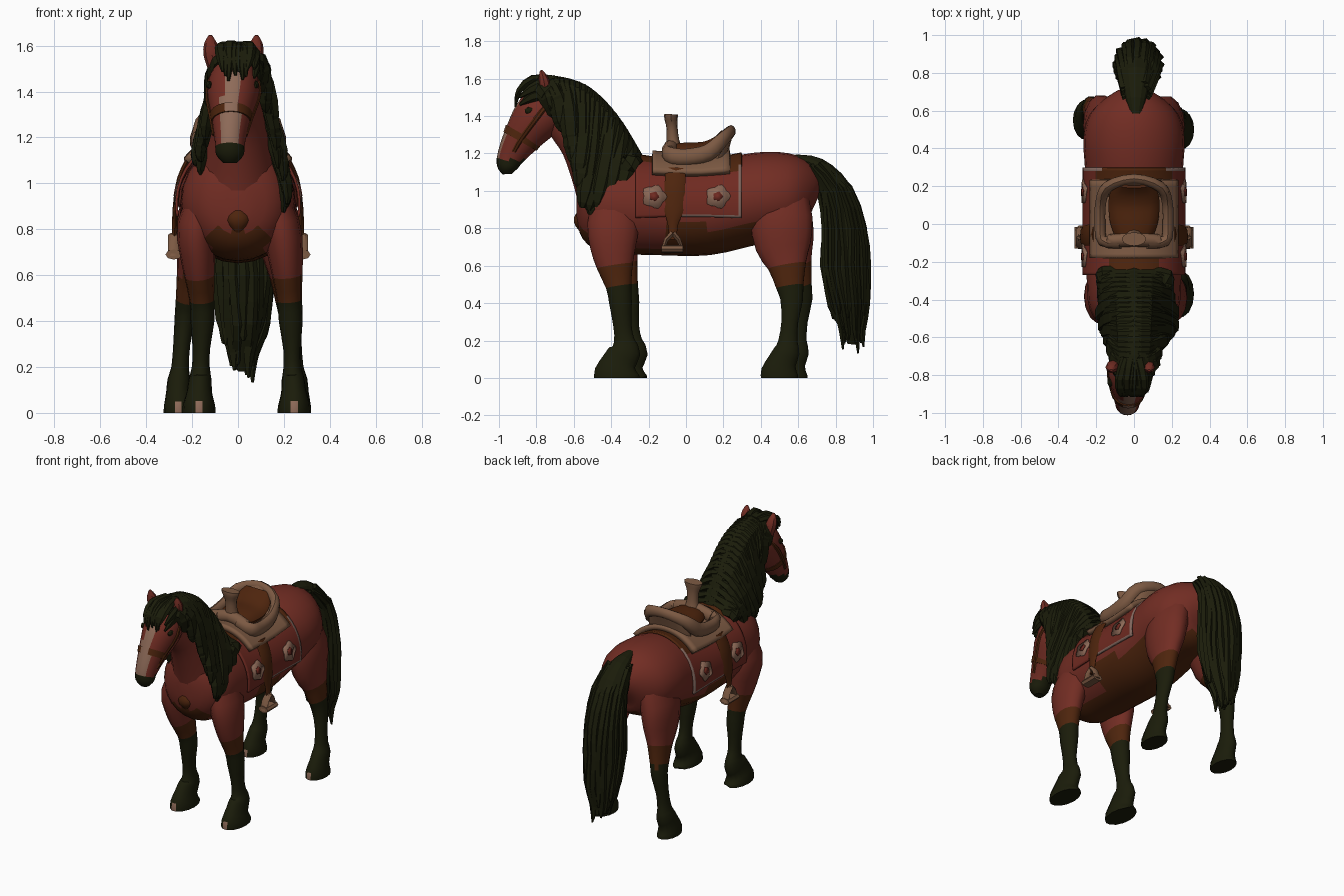
import bpy, bmesh, math, random
from mathutils import Vector

random.seed(4)
X, Y, Z = Vector((1, 0, 0)), Vector((0, 1, 0)), Vector((0, 0, 1))


def mat(name, r, g, b):
    m = bpy.data.materials.new(name)
    m.diffuse_color = (r, g, b, 1)
    return m


COAT = mat("chestnut coat", .168, .026, .017)
DARK = mat("dark hair", .0105, .0115, .003)
BROWN = mat("brown leather", .076, .018, .004)
TAN = mat("tan leather", .2, .1, .055)
CREAM = mat("cream marking", .27, .145, .098)
CLOTH = mat("blanket red", .16, .023, .015)
TRIM = mat("grey trim", .225, .138, .113)


def smooth(pts, k):
    """Catmull-Rom resampling of tuples."""
    out, n = [], len(pts)
    for i in range(n - 1):
        p = [pts[max(i - 1, 0)], pts[i], pts[i + 1], pts[min(i + 2, n - 1)]]
        for j in range(k):
            t = j / k
            out.append(tuple(.5 * (2 * b + (c - a) * t + (2 * a - 5 * b + 4 * c - d) * t * t
                                   + (3 * b - a - 3 * c + d) * t ** 3) for a, b, c, d in zip(*p)))
    return out + [tuple(pts[-1])]


def sweep(bm, pts, segs=12, ref=X):
    """Elliptical tube through (x, y, z, radius along ref, radius across)."""
    P, rings = [Vector(p[:3]) for p in pts], []
    for i, p in enumerate(pts):
        t = (P[min(i + 1, len(P) - 1)] - P[max(i - 1, 0)]).normalized()
        a = (ref - t * ref.dot(t)).normalized()
        b = t.cross(a)
        rings.append([bm.verts.new(P[i] + a * p[3] * math.cos(w) + b * p[4] * math.sin(w))
                      for w in (2 * math.pi * k / segs for k in range(segs))])
    for r, q in zip(rings, rings[1:]):
        for k in range(segs):
            bm.faces.new((r[k], r[(k + 1) % segs], q[(k + 1) % segs], q[k]))
    bm.faces.new(rings[0])
    bm.faces.new(rings[-1])


def finish(name, bm, mats, rule=None, angle=40, thick=0):
    for v in bm.verts:  # flat soles on the ground
        if v.co.z < .012:
            v.co.z = 0
    bmesh.ops.recalc_face_normals(bm, faces=bm.faces)
    bm.normal_update()
    if rule:
        for f in bm.faces:
            f.material_index = rule(f.calc_center_median(), f.normal)
    me = bpy.data.meshes.new(name)
    bm.to_mesh(me)
    bm.free()
    ob = bpy.data.objects.new(name, me)
    bpy.context.collection.objects.link(ob)
    for m in mats:
        me.materials.append(m)
    if thick:
        mod = ob.modifiers.new("thickness", 'SOLIDIFY')
        mod.thickness, mod.offset = thick, 0
    if angle:
        bpy.ops.object.select_all(action='DESELECT')
        ob.select_set(True)
        bpy.context.view_layer.objects.active = ob
        bpy.ops.object.shade_smooth_by_angle(angle=math.radians(angle))


def tube(name, pts, mats, rule=None, k=3, segs=14, ref=X, angle=40):
    bm = bmesh.new()
    sweep(bm, smooth(pts, k), segs, ref)
    finish(name, bm, mats, rule, angle)


# Barrel of the body with brown belly and brown lower chest
def body_colour(c, n):
    if c.y < -.3:
        return int(c.z < .8 and abs(c.x) < .13)
    return int(c.z < .81 and n.z < (-.35 if c.y > -.12 else -.8))


tube("body", [(0, -.585, .92, .05, .08), (0, -.55, .92, .16, .18), (0, -.45, .92, .235, .25),
              (0, -.3, .92, .25, .26), (0, -.1, .9, .252, .245), (0, .1, .9, .256, .245),
              (0, .3, .945, .26, .245), (0, .45, .97, .268, .24), (0, .58, .97, .235, .22),
              (0, .67, .96, .14, .16), (0, .7, .95, .05, .07)], [COAT, BROWN], body_colour, segs=24)

# Neck
tube("neck", [(0, -.33, .92, .2, .25), (0, -.42, 1.1, .165, .2), (0, -.52, 1.28, .125, .165),
              (-.01, -.62, 1.4, .1, .15), (-.02, -.72, 1.48, .085, .1)], [COAT], segs=18)

# Head with blaze and dark muzzle
tube("head", [(-.02, -.655, 1.53, .05, .06), (-.02, -.70, 1.48, .09, .115), (-.02, -.79, 1.40, .115, .132),
              (-.03, -.88, 1.28, .086, .1), (-.035, -.94, 1.18, .066, .072), (-.035, -.955, 1.125, .06, .055),
              (-.035, -.955, 1.09, .03, .025)], [COAT, CREAM, DARK],
     lambda c, n: 2 if c.z < 1.165 else int(abs(c.x + .03) < .04 and n.y < -.5 and c.z < 1.5), segs=20)

# Eyes, ears and bridle
for s, side in ((1, "right"), (-1, "left")):
    tube(side + "_eye", [(-.025 + s * .1, -.86, 1.425, .006, .01), (-.025 + s * .102, -.84, 1.43, .014, .018),
                         (-.025 + s * .105, -.82, 1.435, .006, .008)], [DARK], segs=8)
    tube(side + "_ear", [(-.02 + s * .07, -.745, 1.48, .032, .03), (-.02 + s * .092, -.755, 1.56, .038, .034),
                         (-.02 + s * .1, -.765, 1.61, .028, .024), (-.02 + s * .1, -.775, 1.645, .008, .006)],
         [COAT], k=2, segs=8)
    tube(side + "_cheek_strap", [(-.02 + s * .085, -.71, 1.5, .012, .008), (-.02 + s * .116, -.79, 1.4, .014, .008),
                                 (-.03 + s * .088, -.88, 1.28, .014, .008), (-.035 + s * .07, -.92, 1.21, .012, .008)],
         [BROWN], segs=6, ref=Y)
tube("noseband", [(-.03, -.868, 1.30, .094, .109), (-.03, -.888, 1.265, .089, .102)], [BROWN, CREAM],
     lambda c, n: int(abs(c.x + .03) < .04 and n.y < -.5), k=1, segs=20)
# Leather badge on the chest
tube("breast_badge", [(0, -.565, .88, .03, .02), (0, -.572, .84, .05, .03), (0, -.55, .79, .02, .02)], [BROWN], segs=10)


# Legs: red above, brown band, dark stockings, light toes
def leg(name, pts, s, dx, dy):
    shifted = []
    for x, y, z, a, b in pts:
        w = max(0, min(1, (.85 - z) / .4))
        shifted.append((s * (x + dx * w), y + dy * w, z, a, b))
    tube(name, shifted, [COAT, BROWN, DARK, CREAM],
         lambda c, n: 3 if c.z < .075 and n.y < -.9 else 2 if c.z < .49 else 1 if c.z < .6 else 0, k=2, segs=14)


FRONT = [(.12, -.38, 1.0, .07, .11), (.185, -.39, .82, .085, .14), (.205, -.39, .7, .078, .125),
         (.215, -.38, .6, .066, .1), (.225, -.36, .49, .054, .07), (.23, -.35, .4, .052, .062),
         (.235, -.34, .28, .038, .05), (.237, -.33, .2, .039, .056), (.24, -.325, .145, .05, .085),
         (.243, -.355, .09, .055, .092), (.245, -.37, .035, .07, .12), (.245, -.37, .003, .073, .124)]
HIND = [(.1, .5, 1.04, .09, .14), (.165, .51, .85, .1, .17), (.183, .52, .7, .082, .15),
        (.2, .54, .6, .064, .105), (.215, .555, .49, .052, .075), (.225, .565, .42, .046, .062),
        (.24, .555, .3, .037, .046), (.247, .545, .2, .038, .052), (.252, .54, .145, .05, .07),
        (.255, .515, .09, .053, .078), (.255, .5, .035, .062, .1), (.255, .5, .003, .064, .102)]
leg("front_right_leg", FRONT, 1, 0, 0)
leg("front_left_leg", FRONT, -1, -.075, .04)
leg("hind_right_leg", HIND, 1, 0, 0)
leg("hind_left_leg", HIND, -1, .005, .05)


# Saddle blanket: arched sheet around the barrel
def arch(y, w, off=0):
    return Vector(((.268 + off) * math.cos(w), y, .91 + (.255 + .4 * y * y + off) * math.sin(w)))


def sheet(bm, ys, ws, off):
    g = [[bm.verts.new(arch(y, w, off)) for w in ws] for y in ys]
    for r, q in zip(g, g[1:]):
        for k in range(len(ws) - 1):
            bm.faces.new((r[k], r[k + 1], q[k + 1], q[k]))


edge = [-.19, -.14]
ws = edge + [-.1 + (math.pi + .2) * i / 20 for i in range(21)] + [math.pi - e for e in reversed(edge)]


def blanket_colour(c, n):
    if c.y > .282:
        return 2 if c.z > 1.14 else 1
    if (c.y > .22 and c.z > 1.1) or (c.y < -.2 and c.z > 1.15):
        return 2
    return int(c.z < .876 and c.y > -.05)


bm = bmesh.new()
sheet(bm, [-.27, -.255, -.15, -.05, .05, .15, .22, .282, .298], ws, 0)
finish("blanket", bm, [CLOTH, TRIM, BROWN], blanket_colour, thick=.012)

# Flower patches on the blanket
for name, r0, off, m in (("blanket_flowers", .062, .009, CREAM), ("flower_centres", .024, .013, CLOTH)):
    bm = bmesh.new()
    for y in (-.17, .17):
        for base, d in ((.22, 1), (math.pi - .22, -1)):
            vs = []
            for i in range(20):
                t = 2 * math.pi * i / 20
                r = r0 * (1 + .12 * math.cos(5 * t))
                vs.append(bm.verts.new(arch(y + r * math.cos(t), base + d * r * math.sin(t) / .28, off)))
            bm.faces.new(vs)
    finish(name, bm, [m], thick=.004)

# Saddle: skirt, seat, solid cantle, rolled frame and horn
bm = bmesh.new()
sheet(bm, [-.18, -.16, -.05, .08, .2, .235], [math.radians(40 + 5 * i) for i in range(21)], .022)
finish("saddle_skirt", bm, [TAN], thick=.035)
tube("seat", [(0, -.09, 1.2, .09, .05), (0, 0, 1.205, .125, .055), (0, .1, 1.215, .135, .05),
              (0, .17, 1.26, .125, .035), (0, .21, 1.31, .09, .025)], [BROWN])
tube("cantle", [(0, .16, 1.15, .16, .06), (0, .19, 1.22, .15, .04), (0, .225, 1.3, .115, .026),
                (0, .24, 1.33, .07, .02)], [TAN])
half = [(.165, -.09, 1.19, .045, .03), (.18, 0, 1.18, .045, .03), (.175, .12, 1.205, .045, .03),
        (.135, .2, 1.28, .04, .03)]
mirror = [(-p[0],) + p[1:] for p in reversed(half)]
tube("saddle_frame", [(.07, -.1, 1.22, .035, .03)] + half + [(0, .24, 1.318, .034, .026)] + mirror
     + [(-.07, -.1, 1.22, .035, .03)], [TAN], segs=10, ref=Z)
tube("pommel", [(-.13, -.09, 1.2, .035, .045), (0, -.08, 1.235, .04, .04), (.13, -.09, 1.2, .035, .045)],
     [TAN], segs=10, ref=Y)
tube("saddle_horn", [(0, -.06, 1.2, .065, .045), (0, -.07, 1.27, .04, .034), (0, -.075, 1.34, .04, .03),
                     (0, -.08, 1.39, .06, .036), (0, -.08, 1.41, .065, .036)], [TAN], segs=12)

# Stirrup leathers and stirrups
for s, side in ((1, "right"), (-1, "left")):
    tube(side + "_stirrup_leather", [(s * .208, -.055, 1.12, .055, .012), (s * .254, -.06, 1.02, .055, .012),
                                     (s * .272, -.065, .9, .052, .012), (s * .275, -.07, .82, .028, .012),
                                     (s * .278, -.07, .74, .02, .01)], [BROWN], segs=8, ref=Y)
    loop = [(.28, -.07, .775), (.28, -.105, .74), (.28, -.122, .69), (.28, -.07, .685),
            (.28, -.02, .69), (.28, -.04, .74), (.28, -.07, .775)]
    bm = bmesh.new()
    sweep(bm, [(s * x, y, z, .026, .015) for x, y, z in loop], 6)
    sweep(bm, [(s * .28, y, .69, .036, .022) for y in (-.13, -.015)], 8)
    finish(side + "_stirrup", bm, [TAN])


# Mane: overlapping tapered locks from the crest down both sides
def at(curve, t):
    return curve[min(int(t * (len(curve) - 1) + .5), len(curve) - 1)]


crest = smooth([(-.78, 1.585), (-.7, 1.6), (-.54, 1.55), (-.39, 1.4), (-.26, 1.19)], 12)
ends = {1: smooth([(.1, -.69, 1.45), (.115, -.64, 1.33), (.19, -.575, 1.06), (.205, -.5, .9), (.185, -.32, 1.09)], 12),
        -1: smooth([(-.1, -.67, 1.46), (-.11, -.62, 1.34), (-.16, -.57, 1.12), (-.175, -.46, 1.05), (-.165, -.31, 1.11)], 12)}
jit = lambda v: random.uniform(-v, v)
bm = bmesh.new()
N = 26
for s in (1, -1):
    for i in range(N):
        t = i / (N - 1)
        y, z = at(crest, t)
        ex, ey, ez = at(ends[s], t)
        ex, ey, ez = ex + jit(.012), ey + jit(.02), ez + jit(.03)
        mx = s * (.09 + (.085 if s > 0 else .06) * t) + jit(.01)
        sweep(bm, smooth([(0, y, z, .03, .015), (s * (.055 + .03 * t), y - .01, z - .03, .044, .028),
                          (mx, y * .6 + ey * .4, z * .55 + ez * .45, .052, .034),
                          (ex, y * .15 + ey * .85, z * .15 + ez * .85, .048, .028),
                          (ex, ey, ez, .014, .008)], 2), 6, Y)
sweep(bm, [(0, y, z - .02, .06, .035) for y, z in crest[::3]], 8)
finish("mane", bm, [DARK], angle=0)

# Forelock, with a few locks swept over the temples
bm = bmesh.new()
for i in range(8):
    x = -.08 + .135 * i / 7
    sweep(bm, smooth([(x * .5, -.71, 1.6, .03, .02), (x * .95, -.82, 1.59 + jit(.012), .026, .022),
                      (x * .9, -.89, 1.54, .02, .018), (x * .8 + jit(.01), -.912, 1.47 + jit(.03), .006, .005)], 2), 6)
for dz in (0, .04):
    sweep(bm, smooth([(.02, -.70, 1.59, .03, .02), (.075, -.76, 1.53 + dz, .035, .018),
                      (.078, -.83, 1.5 + dz, .028, .018), (.07, -.89, 1.46 + dz, .006, .006)], 2), 6, Z)
finish("forelock", bm, [DARK], angle=0)

# Tail: core with strands around it
core = [(.01, .58, 1.175, .03, .02), (.01, .70, 1.13, .065, .05), (.015, .80, 1.0, .1, .085),
        (.017, .845, .8, .118, .11), (.02, .85, .6, .118, .12), (.02, .87, .4, .1, .1),
        (.02, .885, .27, .06, .06), (.02, .885, .18, .02, .02)]
bm = bmesh.new()
sweep(bm, smooth(core, 3), 12)
for i in range(20):
    w = 2 * math.pi * i / 20
    n = 7 if i % 3 else 6
    path = [(x + a * .95 * math.cos(w) + jit(.008), y + b * .95 * math.sin(w) + jit(.008), z + jit(.02), .026, .018)
            for x, y, z, a, b in core[1:n]]
    x, y, z = path[-1][:3]
    path.append((x, y + .005, z - .09 + jit(.03), .006, .005))
    sweep(bm, smooth(path, 2), 5)
finish("tail", bm, [DARK], angle=0)
